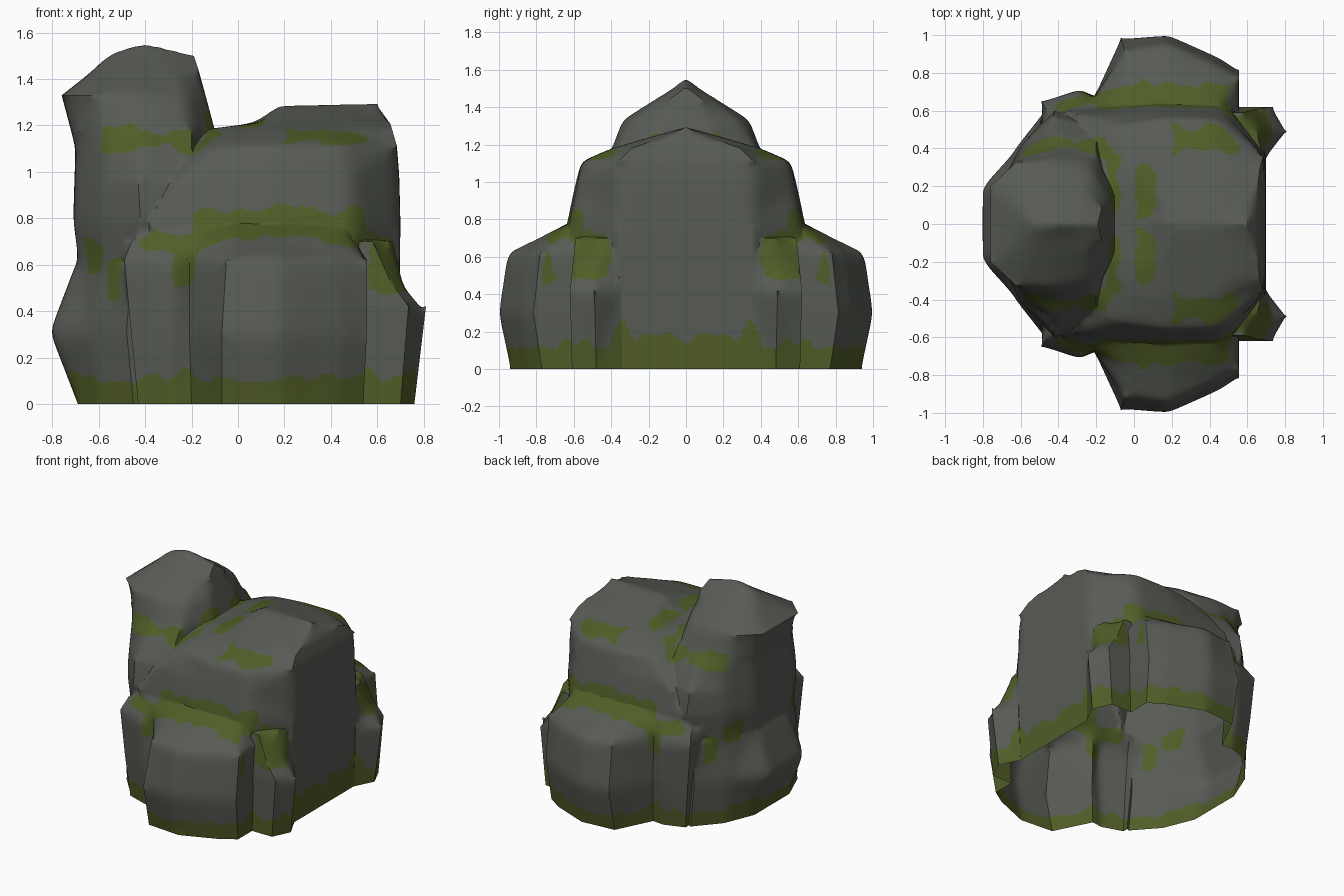
import bpy, bmesh
from mathutils import Vector, noise

if "Cube" in bpy.data.objects:
    bpy.data.objects.remove(bpy.data.objects["Cube"])


def material(name, rgb):
    m = bpy.data.materials.new(name)
    m.diffuse_color = (*rgb, 1)
    m.use_nodes = True
    m.node_tree.nodes["Principled BSDF"].inputs["Base Color"].default_value = m.diffuse_color
    return m


stone = material("grey_stone", (0.097, 0.105, 0.089))
moss = material("green_moss", (0.08, 0.11, 0.02))


def loft(name, rings, top, half=False, flip=1):
    """Closed boulder: stacked outlines (z, points) capped by a top point."""
    bm = bmesh.new()
    loops = []
    rings = [(-0.1, rings[0][1])] + rings
    for z, pts in rings:
        if half:   # half outline mirrored over y = 0
            pts = pts + [(x, -y) for x, y in reversed(pts)]
        loops.append([bm.verts.new((x, y * flip, z)) for x, y in pts])
    n = len(loops[0])
    for a, b in zip(loops, loops[1:]):
        for i in range(n):
            j = (i + 1) % n
            bm.faces.new((a[i], a[j], b[j], b[i]))
    tip = bm.verts.new((top[0], top[1] * flip, top[2]))
    for i in range(n):
        bm.faces.new((loops[-1][i], loops[-1][(i + 1) % n], tip))
    bm.faces.new(loops[0])
    bmesh.ops.triangulate(bm, faces=bm.faces[:])
    bmesh.ops.recalc_face_normals(bm, faces=bm.faces[:])
    me = bpy.data.meshes.new(name)
    bm.to_mesh(me)
    bm.free()
    ob = bpy.data.objects.new(name, me)
    bpy.context.collection.objects.link(ob)
    return ob


# right block rising to a ridge behind a small step
right_block = loft("right_block", [
    (0, [(-.35, .4), (-.25, .58), (.2, .62), (.5, .6), (.69, .35)]),
    (.78, [(-.45, .4), (-.38, .6), (.15, .637), (.5, .62), (.7, .36)]),
    (.98, [(-.38, .35), (-.26, .57), (.15, .595), (.48, .58), (.695, .36)]),
    (1.11, [(-.22, .33), (-.1, .52), (.15, .56), (.45, .555), (.685, .36)]),
    (1.18, [(-.17, .15), (-.04, .33), (.15, .39), (.42, .4), (.665, .29)]),
    (1.212, [(.09, .03), (.1, .24), (.2, .28), (.5, .29), (.655, .2)]),
    (1.283, [(.145, .01), (.18, .03), (.28, .04), (.45, .04), (.6, .02)])],
    (.6, 0, 1.293), True)
# tall left column with its rounded head
column = loft("left_column", [
    (0, [(-.6, .2), (-.5, .4), (-.35, .5), (-.12, .4), (-.1, .15)]),
    (.79, [(-.71, .2), (-.6, .42), (-.42, .6), (-.12, .5), (-.1, .15)]),
    (.96, [(-.705, .2), (-.59, .41), (-.43, .57), (-.15, .5), (-.1, .15)]),
    (1.1, [(-.70, .2), (-.58, .4), (-.42, .48), (-.2, .43), (-.11, .15)]),
    (1.18, [(-.72, .2), (-.6, .36), (-.42, .4), (-.2, .37), (-.1, .15)]),
    (1.33, [(-.76, .2), (-.62, .33), (-.42, .345), (-.22, .29), (-.14, .13)]),
    (1.44, [(-.62, .1), (-.54, .15), (-.42, .17), (-.25, .15), (-.17, .09)]),
    (1.5, [(-.57, .02), (-.5, .06), (-.42, .07), (-.28, .05), (-.19, .01)])],
    (-.42, 0, 1.565), True)
# low left bulge
bulge = loft("left_bulge", [
    (0, [(-.69, .2), (-.6, .42), (-.45, .59), (-.2, .5)]),
    (.31, [(-.81, .2), (-.63, .4), (-.48, .59), (-.2, .5)]),
    (.6, [(-.70, .18), (-.59, .38), (-.46, .57), (-.2, .5)]),
    (.72, [(-.62, .12), (-.5, .3), (-.4, .45), (-.2, .4)])],
    (-.4, 0, .74), True)
parts = [column, bulge]

# side boulders and corner stones, on both sides
for s in (-1, 1):
    parts.append(loft("side_boulder", [
        (0, [(-.43, .4), (-.43, .62), (-.28, .67), (-.2, .66), (-.07, .92),
             (.18, .94), (.43, .84), (.54, .77), (.54, .4)]),
        (.3, [(-.46, .4), (-.46, .64), (-.29, .705), (-.21, .68), (-.07, .985),
              (.18, 1.005), (.45, .885), (.555, .815), (.555, .4)]),
        (.62, [(-.49, .4), (-.49, .65), (-.29, .715), (-.21, .67), (-.05, .92),
               (.18, .96), (.43, .85), (.555, .78), (.555, .4)]),
        (.70, [(-.46, .4), (-.46, .60), (-.29, .65), (-.2, .66), (-.04, .76),
               (.18, .79), (.4, .74), (.5, .68), (.5, .4)]),
        (.78, [(-.4, .4), (-.4, .55), (-.29, .58), (-.2, .6), (-.04, .62),
               (.18, .63), (.35, .62), (.45, .6), (.45, .4)])],
        (.1, .5, .79), flip=s))
    parts.append(loft("corner_stone", [
        (0, [(.45, .61), (.70, .61), (.76, .48), (.69, .34), (.45, .34)]),
        (.42, [(.45, .62), (.735, .62), (.81, .49), (.70, .35), (.45, .35)]),
        (.52, [(.45, .61), (.66, .61), (.715, .49), (.69, .36), (.45, .36)]),
        (.7, [(.45, .59), (.58, .59), (.65, .48), (.67, .4), (.45, .4)])],
        (.5, .5, .72), flip=s))

# weld everything into one shell
rock = right_block
rock.name = "mossy_boulders"
bpy.context.view_layer.objects.active = rock
for p in parts:
    mod = rock.modifiers.new("join", 'BOOLEAN')
    mod.operation, mod.solver, mod.object = 'UNION', 'EXACT', p
    bpy.ops.object.modifier_apply(modifier=mod.name)
    bpy.data.objects.remove(p)
rock.data.materials.clear()
rock.data.materials.append(stone)
rock.data.materials.append(moss)

# open underside, fine grid, softened gentle edges
bm = bmesh.new()
bm.from_mesh(rock.data)
bmesh.ops.bisect_plane(bm, geom=bm.verts[:] + bm.edges[:] + bm.faces[:],
                       plane_co=(0, 0, 0), plane_no=(0, 0, 1), clear_inner=True)
bmesh.ops.remove_doubles(bm, verts=bm.verts[:], dist=0.001)
bmesh.ops.triangulate(bm, faces=bm.faces[:])
for _ in range(8):
    long_edges = [e for e in bm.edges if e.calc_length() > 0.028]
    if not long_edges:
        break
    bmesh.ops.subdivide_edges(bm, edges=long_edges, cuts=1)
    bmesh.ops.triangulate(bm, faces=bm.faces[:])
fixed = set()
for e in bm.edges:
    if len(e.link_faces) != 2 or e.calc_face_angle(0) > 1.0:
        fixed.update(e.verts)
soft = [v for v in bm.verts if v not in fixed]
for _ in range(16):
    bmesh.ops.smooth_vert(bm, verts=soft, factor=0.5,
                          use_axis_x=True, use_axis_y=True, use_axis_z=True)

# moss patches: x range, |y| range, z range
patches = [
    (-.2, .56, .55, .74, .67, .83), (-.44, -.18, .5, .74, .65, .73),
    (-.27, -.19, .6, .75, .52, .72),
    (-.68, -.56, .3, .5, .57, .69), (-.57, -.5, .42, .6, .45, .62),
    (-.57, -.1, .34, .53, 1.10, 1.19), (.22, .57, .39, .5, 1.12, 1.19),
    (.02, .11, .04, .30, 1.17, 1.25), (-.15, -.09, .05, .37, 1.1, 1.25),
    (.55, .73, .41, .74, .48, .74)]


def mossy(p):
    x, y, z = p.x, abs(p.y), p.z
    wob = noise.noise(Vector((x, y, z * .4)) * 10)
    bump = max(0, noise.noise(Vector((x, y, 0)) * 7))
    if z < .11 + .06 * wob + .12 * bump + (.06 if x > .6 and y < .4 else 0):
        return True
    return any(max(a - x, x - b, c - y, y - d, e - z, z - f) < .05 * wob
               for a, b, c, d, e, f in patches)


for f in bm.faces:
    f.smooth = True
    f.material_index = int(mossy(f.calc_center_median()))
bm.to_mesh(rock.data)
bm.free()
rock.select_set(True)
bpy.ops.object.shade_smooth_by_angle(angle=1.0)
